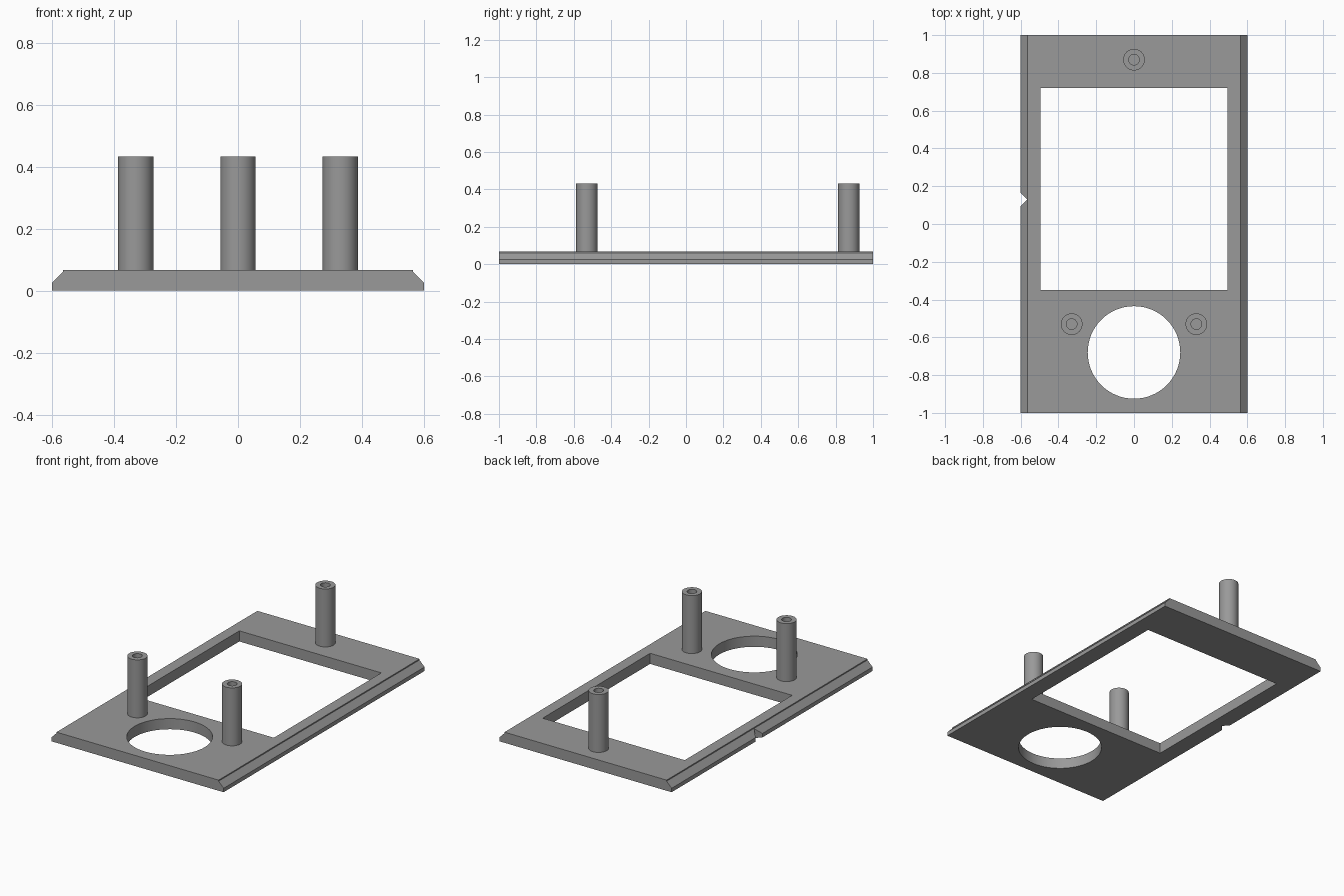
import bpy, bmesh, math

if "Cube" in bpy.data.objects:
    bpy.data.objects.remove(bpy.data.objects["Cube"])

SEG = 64
PLATE_TOP = 0.067
POST_TOP = 0.432

grey = bpy.data.materials.new("plain_grey")
grey.diffuse_color = (0.32, 0.32, 0.32, 1)
grey.use_nodes = True
grey.node_tree.nodes["Principled BSDF"].inputs["Base Color"].default_value = grey.diffuse_color


def finish(name, bm):
    bmesh.ops.recalc_face_normals(bm, faces=bm.faces)
    me = bpy.data.meshes.new(name)
    bm.to_mesh(me)
    bm.free()
    me.materials.append(grey)
    ob = bpy.data.objects.new(name, me)
    bpy.context.collection.objects.link(ob)
    return ob


def prism(name, points, offset):
    """Extrude a closed outline of 3D points along an offset."""
    bm = bmesh.new()
    face = bm.faces.new([bm.verts.new(p) for p in points])
    ext = bmesh.ops.extrude_face_region(bm, geom=[face], use_keep_orig=True)
    bmesh.ops.translate(bm, vec=offset,
                        verts=[v for v in ext["geom"] if isinstance(v, bmesh.types.BMVert)])
    return finish(name, bm)


def smooth(ob):
    bpy.ops.object.select_all(action='DESELECT')
    ob.select_set(True)
    bpy.context.view_layer.objects.active = ob
    bpy.ops.object.shade_smooth_by_angle(angle=math.radians(30))


def circle(r, z, cx=0, cy=0):
    return [(cx + r * math.cos(2 * math.pi * i / SEG),
             cy + r * math.sin(2 * math.pi * i / SEG), z) for i in range(SEG)]


# Face plate: chamfered cross-section run along y
half = [(0.6, 0), (0.6, 0.025), (0.565, 0.06), (0.565, PLATE_TOP)]
section = half + [(-x, z) for x, z in reversed(half)]
plate = prism("face_plate", [(x, -1, z) for x, z in section], (0, 2, 0))

# Openings: screen window, round dial hole, side notch
outlines = {
    "window_cutter": [(-0.495, -0.35, -0.1), (0.495, -0.35, -0.1),
                      (0.495, 0.72, -0.1), (-0.495, 0.72, -0.1)],
    "dial_cutter": circle(0.245, -0.1, 0, -0.68),
    "notch_cutter": [(-0.566, 0.13, -0.1), (-0.634, 0.198, -0.1), (-0.634, 0.062, -0.1)],
}
for name, pts in outlines.items():
    cutter = prism(name, pts, (0, 0, 0.3))
    cutter.hide_render = True
    mod = plate.modifiers.new(name, 'BOOLEAN')
    mod.operation = 'DIFFERENCE'
    mod.solver = 'EXACT'
    mod.object = cutter
    bpy.context.view_layer.objects.active = plate
    bpy.ops.object.modifier_apply(modifier=name)
    bpy.data.objects.remove(cutter, do_unlink=True)
smooth(plate)


# Hollow screw posts with a blind bore
def post(name, x, y):
    bm = bmesh.new()
    rings = [[bm.verts.new(p) for p in circle(r, z)] for r, z in
             [(0.057, PLATE_TOP), (0.057, POST_TOP), (0.028, POST_TOP), (0.028, PLATE_TOP)]]
    for a, b in zip(rings, rings[1:]):
        for i in range(SEG):
            j = (i + 1) % SEG
            bm.faces.new((a[i], a[j], b[j], b[i]))
    ob = finish(name, bm)
    ob.location = (x, y, 0)
    smooth(ob)


post("rear_post", 0, 0.87)
post("front_left_post", -0.33, -0.53)
post("front_right_post", 0.33, -0.53)
